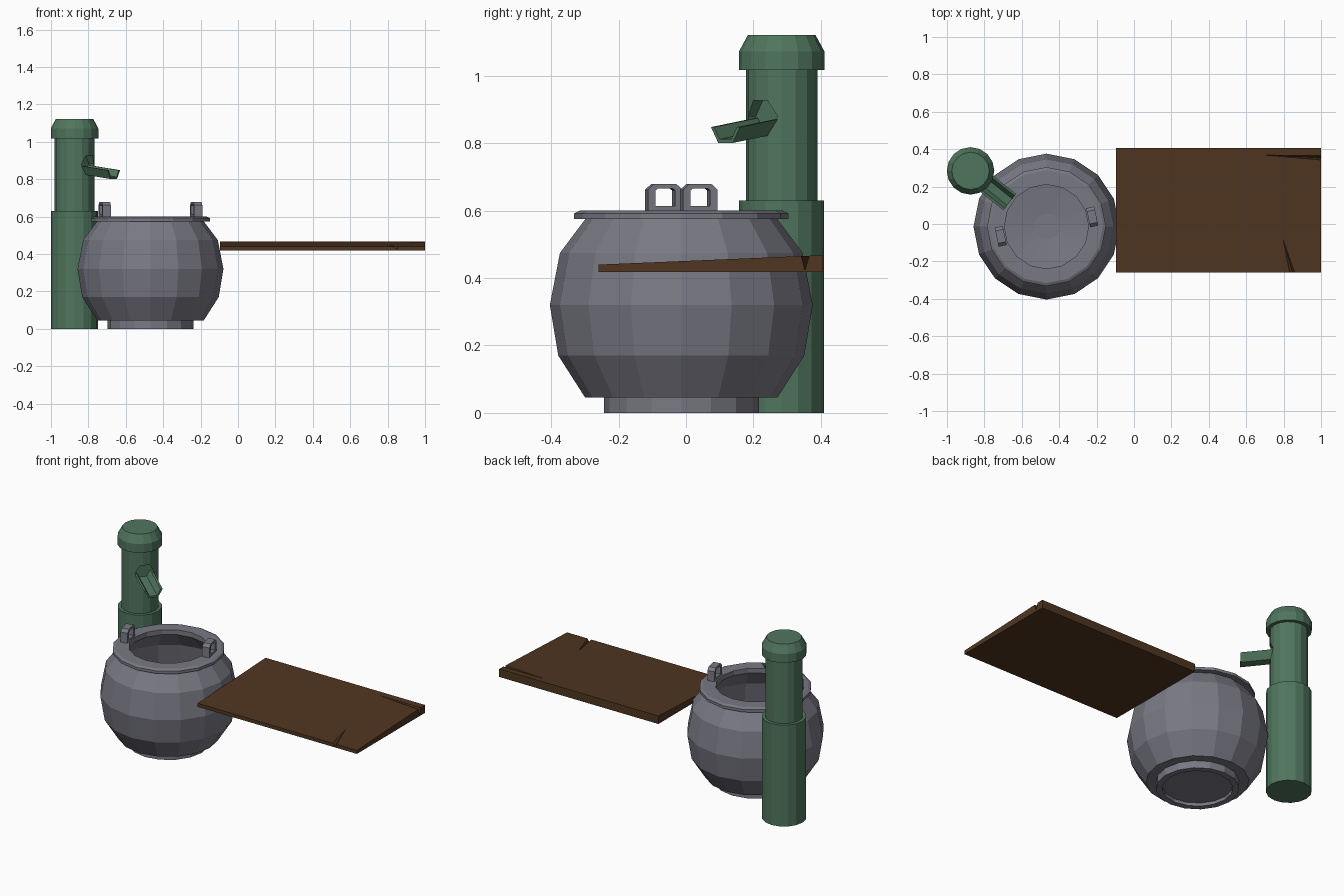
import bpy, bmesh, math
from mathutils import Vector, Matrix

if "Cube" in bpy.data.objects:
    bpy.data.objects.remove(bpy.data.objects["Cube"])


def material(name, rgb):
    m = bpy.data.materials.new(name)
    m.diffuse_color = (*rgb, 1)
    m.use_nodes = True
    m.node_tree.nodes["Principled BSDF"].inputs["Base Color"].default_value = m.diffuse_color
    return m


IRON = material("iron_grey", (0.19, 0.19, 0.23))
GREEN = material("pump_green", (0.08, 0.18, 0.11))
WOOD = material("brown_wood", (0.08, 0.037, 0.015))


def add(name, verts, faces, mat=None, matrix=Matrix()):
    me = bpy.data.meshes.new(name)
    me.from_pydata(verts, [], faces)
    bm = bmesh.new()
    bm.from_mesh(me)
    bmesh.ops.recalc_face_normals(bm, faces=bm.faces)
    bm.to_mesh(me)
    bm.free()
    ob = bpy.data.objects.new(name, me)
    bpy.context.collection.objects.link(ob)
    ob.matrix_world = matrix
    if mat:
        me.materials.append(mat)
    return ob


def lathe(name, profile, mat, centre, n=16):
    """Turn (radius, z) points around z; both ends are capped."""
    verts = [(r * math.cos(2 * math.pi * k / n), r * math.sin(2 * math.pi * k / n), z)
             for r, z in profile for k in range(n)]
    faces = [(i * n + k, i * n + (k + 1) % n, (i + 1) * n + (k + 1) % n, (i + 1) * n + k)
             for i in range(len(profile) - 1) for k in range(n)]
    last = (len(profile) - 1) * n
    faces += [tuple(range(n)), tuple(range(last, last + n))]
    return add(name, verts, faces, mat, Matrix.Translation((*centre, 0)))


def loft(name, rings, mat, matrix=Matrix()):
    """Skin equal closed loops and cap both ends."""
    n = len(rings[0])
    verts = [v for ring in rings for v in ring]
    faces = [(i * n + k, i * n + (k + 1) % n, (i + 1) * n + (k + 1) % n, (i + 1) * n + k)
             for i in range(len(rings) - 1) for k in range(n)]
    faces += [tuple(range(n)), tuple(range(len(verts) - n, len(verts)))]
    return add(name, verts, faces, mat, matrix)


def cut(target, cutter):
    cutter.hide_render = True
    cutter.hide_viewport = True
    cutter.display_type = 'WIRE'
    mod = target.modifiers.new("cut", 'BOOLEAN')
    mod.object = cutter
    mod.operation = 'DIFFERENCE'
    mod.solver = 'EXACT'


# Cauldron: recessed foot, faceted belly, rim and hollow inside
POT = (-0.468, -0.014)
lathe("cauldron", [
    (0.195, 0.02), (0.195, 0.0), (0.23, 0.0), (0.23, 0.045), (0.285, 0.045),
    (0.365, 0.17), (0.39, 0.32), (0.36, 0.475), (0.285, 0.575),
    (0.318, 0.575), (0.318, 0.592), (0.302, 0.6), (0.225, 0.6),
    (0.225, 0.57), (0.325, 0.46), (0.355, 0.32), (0.33, 0.18), (0.24, 0.08), (0.07, 0.06),
], IRON, POT)

# Two upright handles on the rim, square loops with clipped top corners
outer = [(-.052, .598), (.052, .598), (.052, .662), (.034, .679), (-.034, .679), (-.052, .662)]
inner = [(-.03, .614), (.03, .614), (.03, .66), (.022, .666), (-.022, .666), (-.03, .66)]
for side, name in enumerate(("handle_right", "handle_left")):
    t = 0.022
    verts = [(0.25 + s, y, z) for s in (-t, t) for loop in (outer, inner) for y, z in loop]
    faces = []
    for k in range(6):
        j = (k + 1) % 6
        for a, b in ((0, 6), (6, 18), (18, 12), (12, 0)):
            faces.append((a + k, a + j, b + j, b + k))
    turn = Matrix.Rotation(math.radians(12 + 180 * side), 4, 'Z')
    add(name, verts, faces, IRON, Matrix.Translation((*POT, 0)) @ turn)

# Pump: wide base pipe, narrower column, bevelled cap
PUMP = (-0.874, 0.284)
lathe("pump_base", [(0.126, 0), (0.126, 0.63), (0.09, 0.63)], GREEN, PUMP)
column = lathe("pump_column", [(0.106, 0.62), (0.106, 1.03)], GREEN, PUMP)
lathe("pump_cap", [(0.09, 1.018), (0.127, 1.018), (0.127, 1.072), (0.1, 1.122)], GREEN, PUMP)

# Spout: six-sided hole in the column, then a sloping open trough
aim = Matrix.Translation((*PUMP, 0.88)) @ Matrix.Rotation(math.radians(-38.5), 4, 'Z')
hexagon = [(0.055 * math.cos(math.radians(60 * k)), 0.055 * math.sin(math.radians(60 * k)))
           for k in range(6)]
hole = loft("spout_hole_cutter", [[(x, y, z) for y, z in hexagon] for x in (0.055, 0.16)], None, aim)
cut(column, hole)
trough = [(-.055, 0), (-.0275, -.047), (.0275, -.047), (.055, 0),
          (.043, 0), (.022, -.036), (-.022, -.036), (-.043, 0)]
loft("spout", [[(x, y, z + dz) for y, z in trough] for x, dz in ((0.06, -0.005), (0.268, -0.032))],
     GREEN, aim)

# Wedge-shaped wooden board, thicker towards the back
side_profile = [(-0.26, 0.418), (0.407, 0.418), (0.407, 0.468), (-0.26, 0.44)]
board = loft("wooden_board", [[(x, y, z) for y, z in side_profile] for x in (-0.095, 1.0)], WOOD)

# Cracks running in from the right and front edges
for name, pts in (
    ("right_crack_cutter", [(0.645, 0.371, 0.475), (1.02, 0.338, 0.475), (1.02, 0.368, 0.475), (1.02, 0.352, 0.42)]),
    ("front_crack_cutter", [(0.77, 0.01, 0.46), (0.828, -0.28, 0.448), (0.872, -0.28, 0.448), (0.855, -0.28, 0.42)]),
):
    cut(board, add(name, pts, [(0, 1, 2), (0, 1, 3), (1, 2, 3), (0, 2, 3)]))
